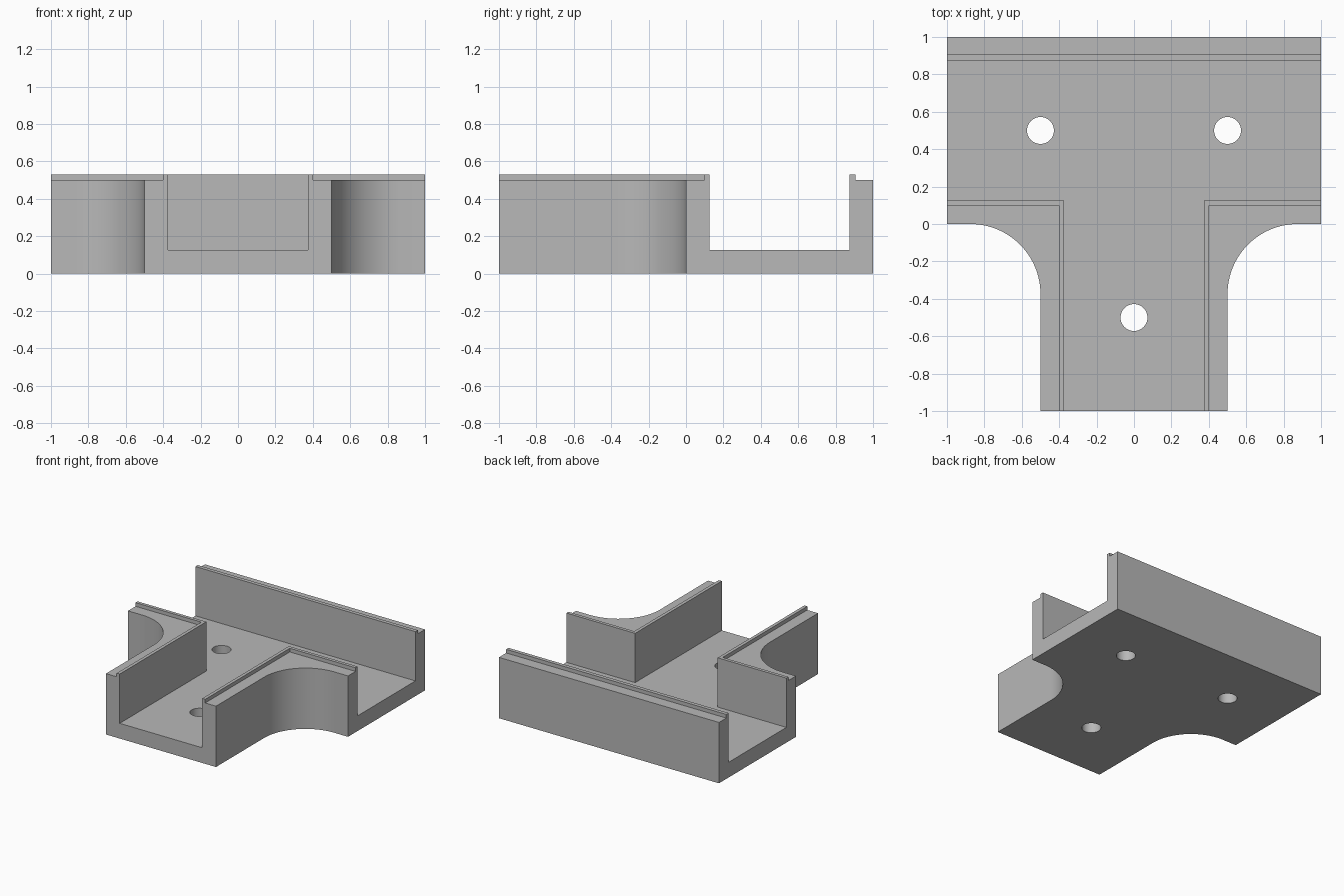
import bpy
import bmesh
from math import cos, sin, pi

if "Cube" in bpy.data.objects:
    bpy.data.objects.remove(bpy.data.objects["Cube"], do_unlink=True)

TOP, LEDGE, FLOOR = 0.53, 0.5, 0.125
HALF_STEM, FILLET = 0.5, 0.375      # stem half width, inner corner radius
CHANNEL, LIP = 0.375, 0.402         # half widths of channel and its lip
HOLE_RADIUS = 0.072

grey = bpy.data.materials.new("plain grey")
grey.use_nodes = True
colour = (0.48, 0.48, 0.48, 1)
grey.diffuse_color = colour
grey.node_tree.nodes["Principled BSDF"].inputs["Base Color"].default_value = colour


def prism(name, outline, bottom, top):
    """Extrude a flat outline upward into a closed solid."""
    bm = bmesh.new()
    base = bm.faces.new([bm.verts.new((x, y, bottom)) for x, y in outline])
    ext = bmesh.ops.extrude_face_region(bm, geom=[base])
    verts = [v for v in ext["geom"] if isinstance(v, bmesh.types.BMVert)]
    bmesh.ops.translate(bm, verts=verts, vec=(0, 0, top - bottom))
    bmesh.ops.recalc_face_normals(bm, faces=bm.faces)
    mesh = bpy.data.meshes.new(name)
    bm.to_mesh(mesh)
    bm.free()
    obj = bpy.data.objects.new(name, mesh)
    bpy.context.collection.objects.link(obj)
    mesh.materials.append(grey)
    return obj


def rectangle(x0, x1, y0, y1):
    return [(x0, y0), (x1, y0), (x1, y1), (x0, y1)]


def circle(cx, cy, radius, count=48):
    return [(cx + radius * cos(2 * pi * i / count),
             cy + radius * sin(2 * pi * i / count)) for i in range(count)]


def mirrored(half):
    """Complete an outline whose right half runs from front to back."""
    return half + [(-x, y) for x, y in reversed(half)]


def cut(target, cutter):
    mod = target.modifiers.new("cut", 'BOOLEAN')
    mod.operation = 'DIFFERENCE'
    mod.solver = 'EXACT'
    mod.object = cutter
    bpy.context.view_layer.objects.active = target
    bpy.ops.object.modifier_apply(modifier=mod.name)
    bpy.data.objects.remove(cutter, do_unlink=True)


# T-shaped block with rounded inner corners
steps = 24
arc = [(HALF_STEM + FILLET * (1 - cos(pi / 2 * i / steps)),
        -FILLET + FILLET * sin(pi / 2 * i / steps)) for i in range(steps + 1)]
body = prism("junction_tray",
             mirrored([(HALF_STEM, -1)] + arc + [(1, 0), (1, 1)]), 0, TOP)

# T-shaped channel
cut(body, prism("channel_cutter",
                mirrored([(CHANNEL, -1.1), (CHANNEL, 0.125),
                          (1.1, 0.125), (1.1, 0.875)]), FLOOR, 1))

# Ledges outside the raised lips
cut(body, prism("back_ledge_cutter", rectangle(-1.1, 1.1, 0.906, 1.1), LEDGE, 1))
for x0, x1 in ((LIP, 1.1), (-1.1, -LIP)):
    cut(body, prism("front_ledge_cutter", rectangle(x0, x1, -1.1, 0.098), LEDGE, 1))

# Mounting holes through the floor
for x, y in ((-0.5, 0.5), (0.5, 0.5), (0, -0.5)):
    cut(body, prism("hole_cutter", circle(x, y, HOLE_RADIUS), -0.1, 0.3))

bpy.ops.object.select_all(action='DESELECT')
body.select_set(True)
bpy.context.view_layer.objects.active = body
bpy.ops.object.shade_smooth_by_angle()
